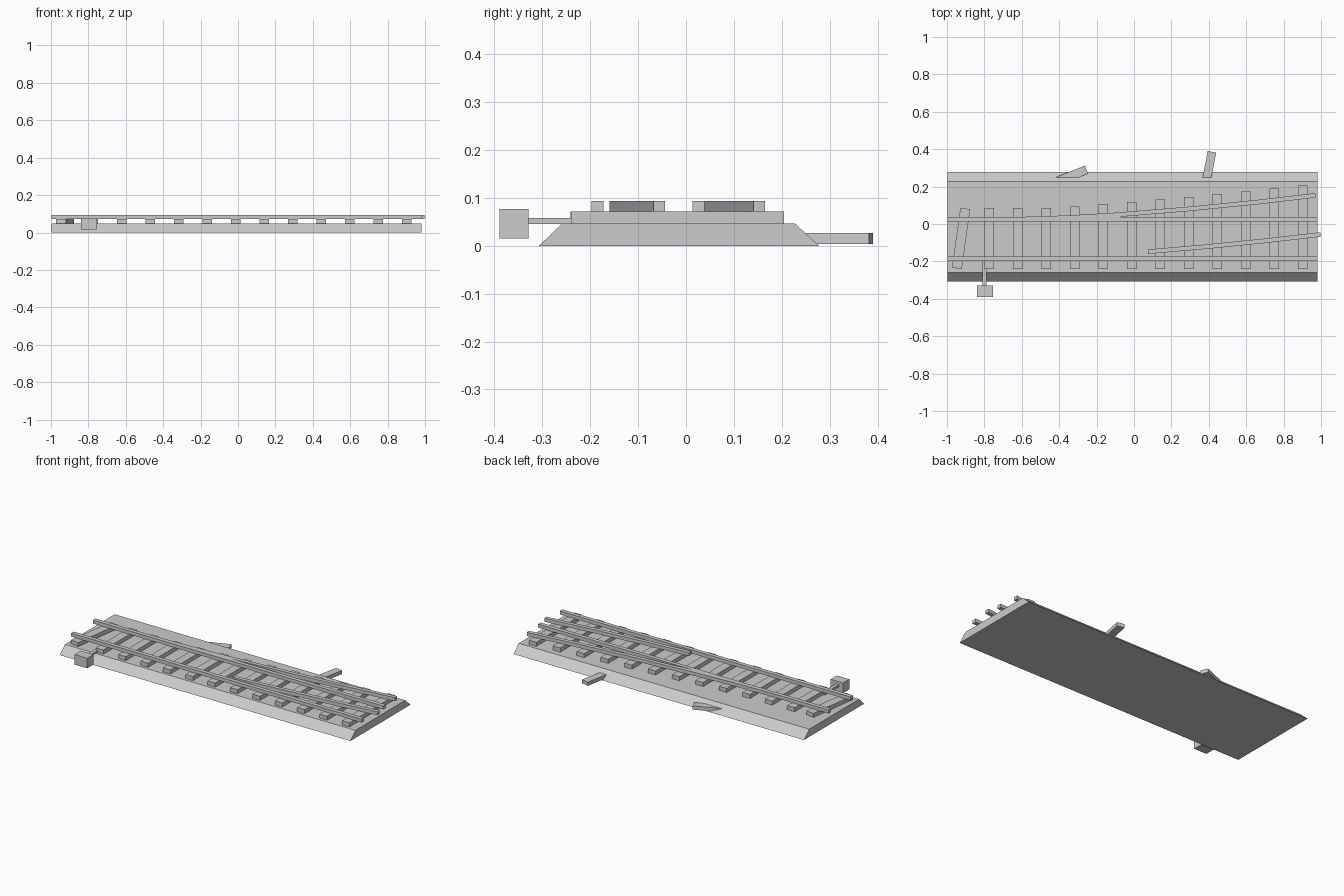
import bpy
import math
from mathutils import Vector

cube = bpy.data.objects.get("Cube")
if cube:
    bpy.data.objects.remove(cube, do_unlink=True)

grey = bpy.data.materials.new("plain_grey")
grey.use_nodes = True
GREY = (0.6, 0.6, 0.6, 1)
grey.diffuse_color = GREY
grey.node_tree.nodes["Principled BSDF"].inputs["Base Color"].default_value = GREY


def add_mesh(name, verts, faces):
    mesh = bpy.data.meshes.new(name)
    mesh.from_pydata(verts, [], faces)
    mesh.materials.append(grey)
    obj = bpy.data.objects.new(name, mesh)
    bpy.context.collection.objects.link(obj)
    return obj


def sweep(name, path, width, z0, z1):
    """Rectangular bar following a path in plan."""
    pts = [Vector(p) for p in path]
    verts, faces = [], []
    for i, p in enumerate(pts):
        d = (pts[min(i + 1, len(pts) - 1)] - pts[max(i - 1, 0)]).normalized()
        n = Vector((-d.y, d.x)) * width / 2
        for q, z in ((p + n, z0), (p - n, z0), (p - n, z1), (p + n, z1)):
            verts.append((q.x, q.y, z))
    for i in range(len(pts) - 1):
        a, b = 4 * i, 4 * i + 4
        for k in range(4):
            m = (k + 1) % 4
            faces.append((a + k, a + m, b + m, b + k))
    e = len(verts) - 4
    faces += [(3, 2, 1, 0), (e, e + 1, e + 2, e + 3)]
    return add_mesh(name, verts, faces)


# Ballast bed: trapezoid section with upright ends
BED, TIE, RAIL = 0.047, 0.072, 0.093
section = [(-0.307, 0), (0.278, 0), (0.227, BED), (-0.258, BED)]
bed = [(x, y, z) for x in (-0.998, 0.98) for y, z in section]
add_mesh("ballast_bed", bed,
         [(0, 1, 2, 3), (7, 6, 5, 4)] +
         [(k, k + 4, (k + 1) % 4 + 4, (k + 1) % 4) for k in range(4)])

# Ties: the first is skewed, the rest lengthen with the diverging track
sweep("skewed_tie", [(-0.947, -0.237), (-0.902, 0.083)], 0.053, BED - 0.005, TIE)
for i in range(12):
    x = -0.774 + 0.1523 * i
    back = max(0.085, 0.12 + 0.085 * x + 0.01 * x * x)
    sweep(f"tie_{i + 1}", [(x, -0.24), (x, back)], 0.051, BED - 0.005, TIE)

# Straight rails
for name, y in (("front_rail", -0.185), ("back_rail", 0.026)):
    sweep(name, [(-0.998, y), (0.98, y)], 0.025, TIE, RAIL)

# Diverging rails
sweep("diverging_back_rail",
      [(-0.6, 0.026), (-0.35, 0.034), (-0.12, 0.047), (0.3, 0.081),
       (0.65, 0.116), (0.97, 0.153)], 0.024, TIE, RAIL)
sweep("diverging_front_rail",
      [(0.075, -0.148), (0.4, -0.12), (0.7, -0.09), (0.997, -0.056)],
      0.024, TIE, RAIL)

# Switch motor and its rod
sweep("switch_motor", [(-0.797, -0.389), (-0.797, -0.329)], 0.086, 0.015, 0.077)
sweep("switch_rod", [(-0.8, -0.33), (-0.8, -0.19)], 0.022, 0.046, 0.058)

# Loose beams poking out of the back slope
for name, end, angle, length in (("right_loose_beam", (-0.254, 0.291), 22, 0.17),
                                 ("left_loose_beam", (0.417, 0.386), 79, 0.17)):
    a = math.radians(angle)
    start = (end[0] - length * math.cos(a), end[1] - length * math.sin(a))
    sweep(name, [start, end], 0.046, 0.004, 0.027)

# Consistent outward normals
for obj in bpy.context.collection.objects:
    if obj.type == 'MESH' and obj.data.materials and obj.data.materials[0] == grey:
        import bmesh
        bm = bmesh.new()
        bm.from_mesh(obj.data)
        bmesh.ops.recalc_face_normals(bm, faces=bm.faces)
        bm.to_mesh(obj.data)
        bm.free()
